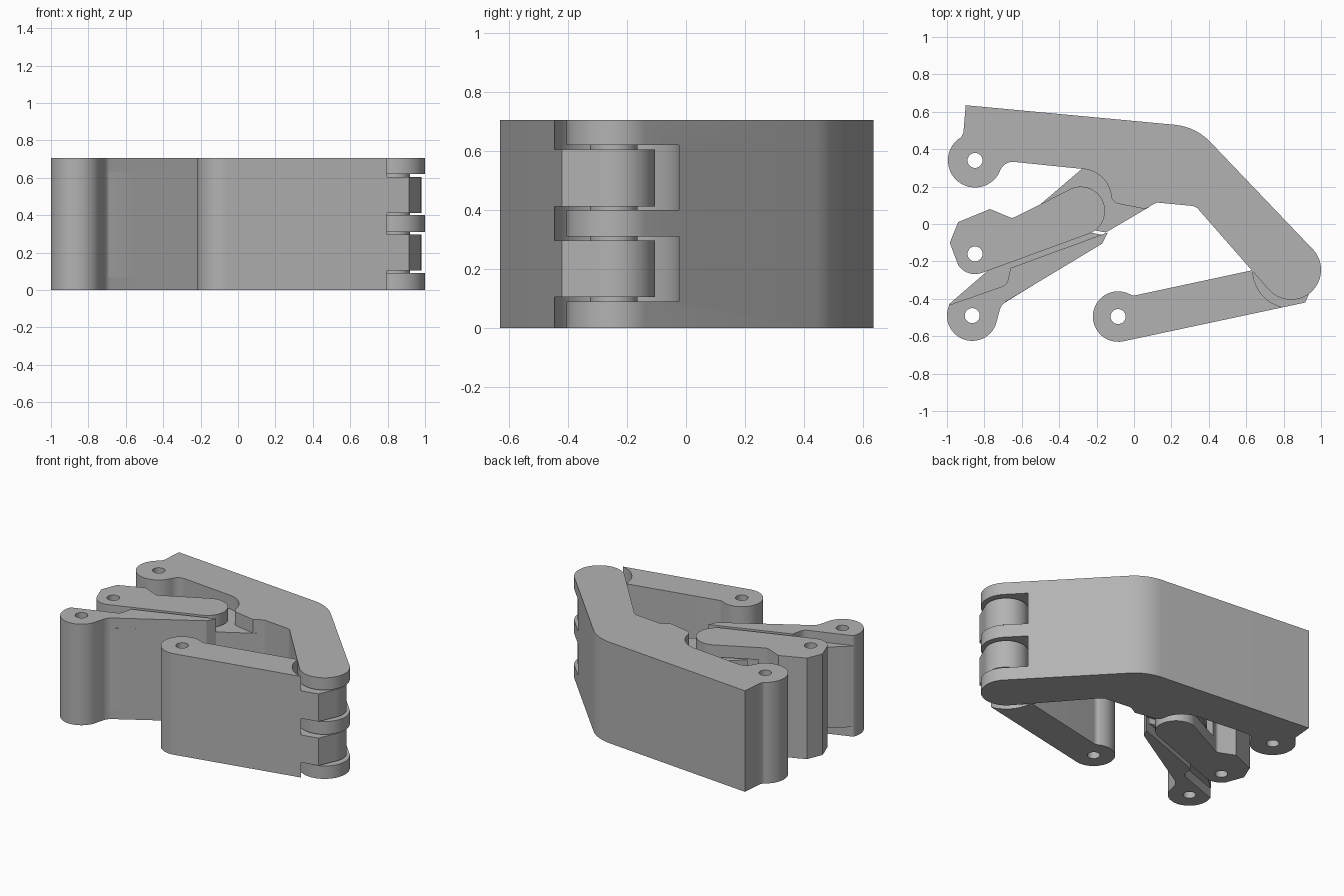
import bpy, math
from mathutils import Vector

if "Cube" in bpy.data.objects:
    bpy.data.objects.remove(bpy.data.objects["Cube"])

H = 0.705
grey = bpy.data.materials.new("plain_grey")
grey.diffuse_color = (0.45, 0.45, 0.45, 1)
grey.use_nodes = True
grey.node_tree.nodes["Principled BSDF"].inputs["Base Color"].default_value = grey.diffuse_color


def arc(cx, cy, r, a0, a1, n=24):
    return [(cx + r * math.cos(math.radians(a0 + (a1 - a0) * i / n)),
             cy + r * math.sin(math.radians(a0 + (a1 - a0) * i / n))) for i in range(n + 1)]


def rounded(pts):
    """Points (x, y) stay sharp; points (x, y, r) get a fillet."""
    out = []
    for i, p in enumerate(pts):
        c = Vector(p[:2])
        if len(p) == 2:
            out.append(c)
            continue
        u = (Vector(pts[i - 1][:2]) - c).normalized()
        v = (Vector(pts[(i + 1) % len(pts)][:2]) - c).normalized()
        half = u.angle(v) / 2
        a, b = c + u * p[2] / math.tan(half), c + v * p[2] / math.tan(half)
        o = c + (u + v).normalized() * p[2] / math.sin(half)
        for k in range(9):
            d = (a - o).lerp(b - o, k / 8)
            out.append(o + d.normalized() * p[2])
    return out


def prism(name, pts, z0=0, z1=H):
    pts = rounded(pts)
    if sum(a[0] * b[1] - b[0] * a[1] for a, b in zip(pts, pts[1:] + pts[:1])) < 0:
        pts.reverse()
    n = len(pts)
    verts = [(p[0], p[1], z) for z in (z0, z1) for p in pts]
    faces = [list(range(n))[::-1], list(range(n, 2 * n))]
    faces += [[i, (i + 1) % n, n + (i + 1) % n, n + i] for i in range(n)]
    me = bpy.data.meshes.new(name)
    me.from_pydata(verts, [], faces)
    me.materials.append(grey)
    ob = bpy.data.objects.new(name, me)
    bpy.context.collection.objects.link(ob)
    return ob


def disc(cx, cy, r, z0=-0.1, z1=H + 0.1):
    return prism("helper", arc(cx, cy, r, 0, 352.5, 47), z0, z1)


def combine(ob, tool, op):
    m = ob.modifiers.new("bool", 'BOOLEAN')
    m.operation, m.object, m.solver = op, tool, 'EXACT'
    bpy.context.view_layer.objects.active = ob
    bpy.ops.object.modifier_apply(modifier=m.name)
    bpy.data.objects.remove(tool)


def cut(ob, tool): combine(ob, tool, 'DIFFERENCE')
def add(ob, tool): combine(ob, tool, 'UNION')


HX, HY = 0.84, -0.245          # outer hinge
PX, PY = -0.285, 0.07          # inner pivot
BANDS = ((0.09, 0.31), (0.40, 0.62))

# Large bent bracket
bracket = prism("bent_bracket",
    [(-0.9, 0.635), (0.33, 0.52, 0.3)] + arc(HX, HY, 0.16, 41, -139)
    + [(0.33, 0.095, 0.06), (0.12, 0.115, 0.04), (0.06, 0.08), (-0.12, 0.115, 0.05)]
    + arc(PX, PY + 0.06, 0.165, 12, 88, 12) + [(-0.70, 0.338, 0.07)]
    + arc(-0.85, 0.34, 0.145, -20, -240) + [(-0.912, 0.49)])
cut(bracket, disc(-0.85, 0.34, 0.04))
for z0, z1 in BANDS:
    cut(bracket, disc(HX, HY, 0.222, z0, z1))
add(bracket, disc(HX, HY, 0.08, 0.04, 0.66))
# Bracket tongue around the inner pivot
add(bracket, prism("helper", [(-0.27, 0.302), (-0.53, 0.08), (-0.40, 0.0), (-0.15, -0.045),
                              (0.08, 0.09), (0.0, 0.3)], 0.1, 0.61))

# Front arm with two hinge knuckles
arm = prism("front_arm",
    arc(-0.085, -0.495, 0.135, 283, 62) + [(-0.01, -0.385, 0.04), (0.62, -0.25), (0.7, -0.245)]
    + arc(HX, HY, 0.14, 180, -28) + [(0.915, -0.42)])
cut(arm, disc(-0.085, -0.495, 0.04))
for z0, z1 in ((-0.1, 0.105), (0.297, 0.412), (0.605, 0.8)):
    cut(arm, disc(HX, HY, 0.205, z0, z1))
cut(arm, disc(HX, HY, 0.082))

# Middle lever, slotted where it straddles the tongue
lever = prism("middle_lever",
    [(-0.94, 0.01), (-0.77, 0.08), (-0.65, 0.03, 0.03)] + arc(PX, PY, 0.13, 110, -70)
    + arc(-0.85, -0.16, 0.108, -70, -147, 10) + [(-0.985, -0.1)])
cut(lever, disc(-0.85, -0.16, 0.04))
cut(lever, prism("helper", [(-0.82, -0.32), (-0.6, -0.08), (-0.6, 0.3), (0, 0.3), (0, -0.3)],
                 0.09, 0.62))

# Lower lever, with a wide core between its two narrower end plates
lower = prism("lower_lever",
    [(-0.99, -0.435), (-0.68, -0.325, 0.05), (-0.66, -0.235), (-0.14, -0.045), (-0.17, -0.105),
     (-0.71, -0.43, 0.08)] + arc(-0.865, -0.49, 0.135, -20, -205))
add(lower, prism("helper", [(-0.99, -0.43), (-0.58, -0.075), (-0.42, -0.01), (-0.16, -0.06),
                            (-0.17, -0.1), (-0.69, -0.42), (-0.85, -0.48)], 0.07, 0.635))
cut(lower, disc(-0.865, -0.49, 0.04))

for ob in (bracket, arm, lever, lower):
    bpy.ops.object.select_all(action='DESELECT')
    ob.select_set(True)
    bpy.context.view_layer.objects.active = ob
    bpy.ops.object.shade_smooth_by_angle(angle=math.radians(25))
